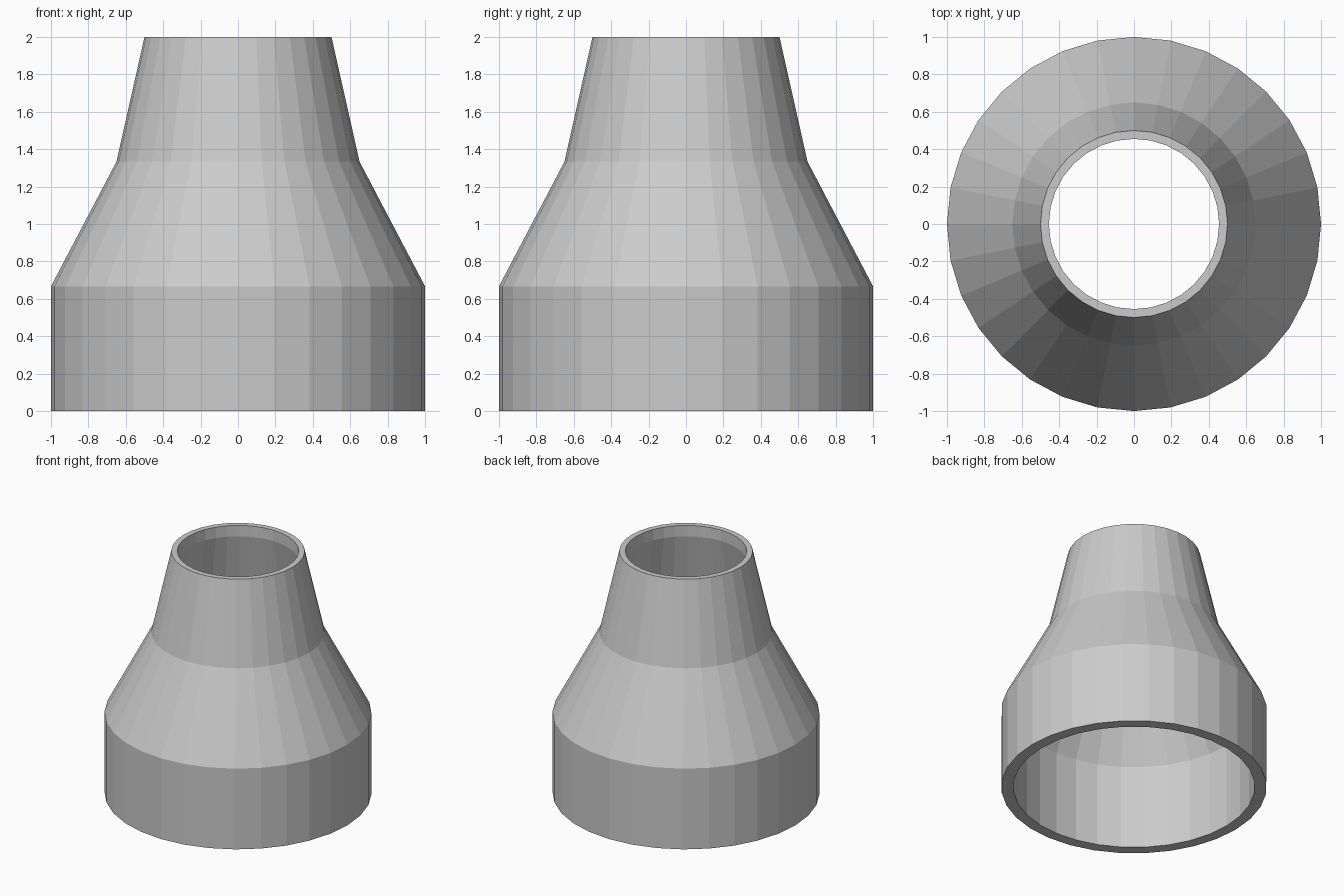
import bpy, bmesh
from math import cos, sin, tau

if "Cube" in bpy.data.objects:
    bpy.data.objects.remove(bpy.data.objects["Cube"])

SIDES = 32
WALL = 0.91  # inner shell scale, about mid height

# Outer profile (radius, height), bottom to top
outer = [(1.0, 0.0), (1.0, 0.667), (0.65, 1.333), (0.5, 2.0)]

# Inner profile: scaled outer, with straight necks at both open ends
inner = [(r * WALL, 1 + (z - 1) * WALL) for r, z in outer]
inner = [(inner[0][0], 0.0)] + inner + [(inner[-1][0], 2.0)]

# Closed wall section, spun into a hollow body
section = outer + inner[::-1]
bm = bmesh.new()
rings = [[bm.verts.new((r * cos(tau * i / SIDES), r * sin(tau * i / SIDES), z))
          for i in range(SIDES)] for r, z in section]
for k, a in enumerate(rings):
    b = rings[(k + 1) % len(rings)]
    for i in range(SIDES):
        j = (i + 1) % SIDES
        bm.faces.new((a[i], a[j], b[j], b[i]))
bmesh.ops.recalc_face_normals(bm, faces=bm.faces)

mesh = bpy.data.meshes.new("pipe_reducer")
bm.to_mesh(mesh)
bm.free()
bpy.context.collection.objects.link(bpy.data.objects.new("pipe_reducer", mesh))
